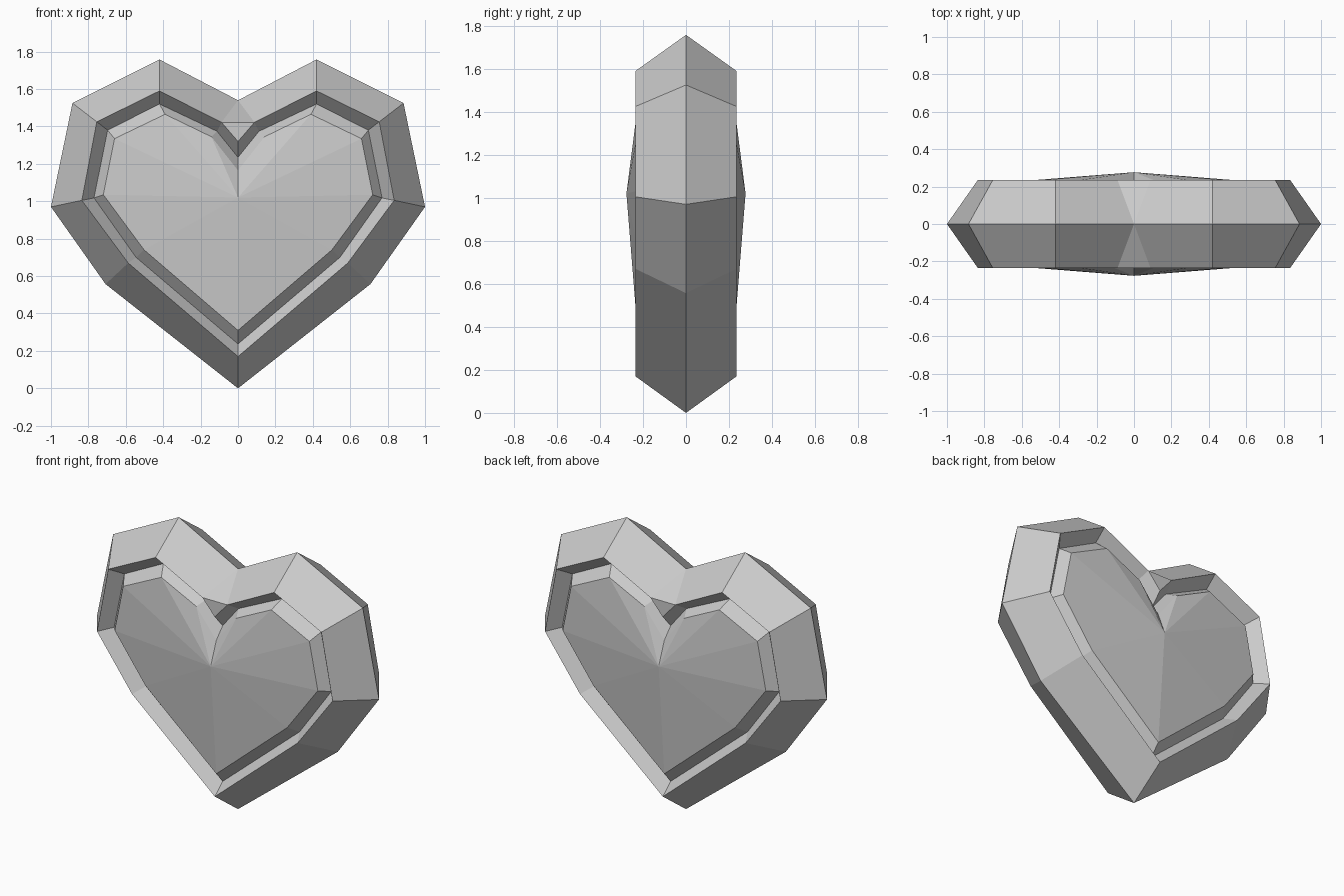
import bpy, bmesh

if "Cube" in bpy.data.objects:
    bpy.data.objects.remove(bpy.data.objects["Cube"])

# Right-half contours (x, z): notch, notch shoulder, lobe top, corner, side, lower side, tip
OUTER = [(0, 1.54), (0, 1.54), (.42, 1.758), (.885, 1.525), (1, .97), (.708, .557), (0, 0)]
RIM = [(0, 1.32), (.088, 1.422), (.42, 1.59), (.755, 1.425), (.835, 1.005), (.587, .67), (0, .17)]
GROOVE = [(0, 1.235), (.112, 1.374), (.42, 1.52), (.697, 1.38), (.77, 1.018), (.545, .70), (0, .237)]
GEM = [(0, 1.165), (.142, 1.345), (.39, 1.465), (.66, 1.335), (.72, 1.035), (.502, .74), (0, .31)]


def ring(bm, half, y):
    """Mirror a half contour into a closed loop, clockwise from the front."""
    pts = half + [(-x, z) for x, z in half[-2:0:-1]]
    return [bm.verts.new((x, y, z)) for x, z in pts]


def add_face(bm, verts, side):
    bm.faces.new(verts if side > 0 else verts[::-1])


def bridge(bm, a, b, side, skip_notch=False):
    n = len(a)
    for i in range(n):
        if skip_notch and i in (0, n - 1):
            continue
        j = (i + 1) % n
        add_face(bm, [a[i], a[j], b[j], b[i]], side)


def finish(bm, name):
    bmesh.ops.remove_doubles(bm, verts=bm.verts[:], dist=1e-4)
    mesh = bpy.data.meshes.new(name)
    bm.to_mesh(mesh)
    bm.free()
    obj = bpy.data.objects.new(name, mesh)
    bpy.context.collection.objects.link(obj)


# Bevelled heart frame with the inner groove wall, front and back
bm = bmesh.new()
for side in (-1, 1):
    outer = ring(bm, OUTER, 0)
    rim = ring(bm, RIM, side * .235)
    groove = ring(bm, GROOVE, side * .155)
    bridge(bm, outer, rim, side, skip_notch=True)
    add_face(bm, [outer[0], rim[1], rim[-1]], side)
    add_face(bm, [rim[-1], rim[1], rim[0]], side)
    bridge(bm, rim, groove, side)
finish(bm, "heart_frame")

# Faceted gem on each face, rising to a central point
for side, name in ((-1, "front_gem"), (1, "back_gem")):
    bm = bmesh.new()
    groove = ring(bm, GROOVE, side * .155)
    gem = ring(bm, GEM, side * .22)
    bridge(bm, groove, gem, side)
    apex = bm.verts.new((0, side * .277, 1.02))
    for i in range(len(gem)):
        add_face(bm, [gem[i], gem[(i + 1) % len(gem)], apex], side)
    finish(bm, name)
